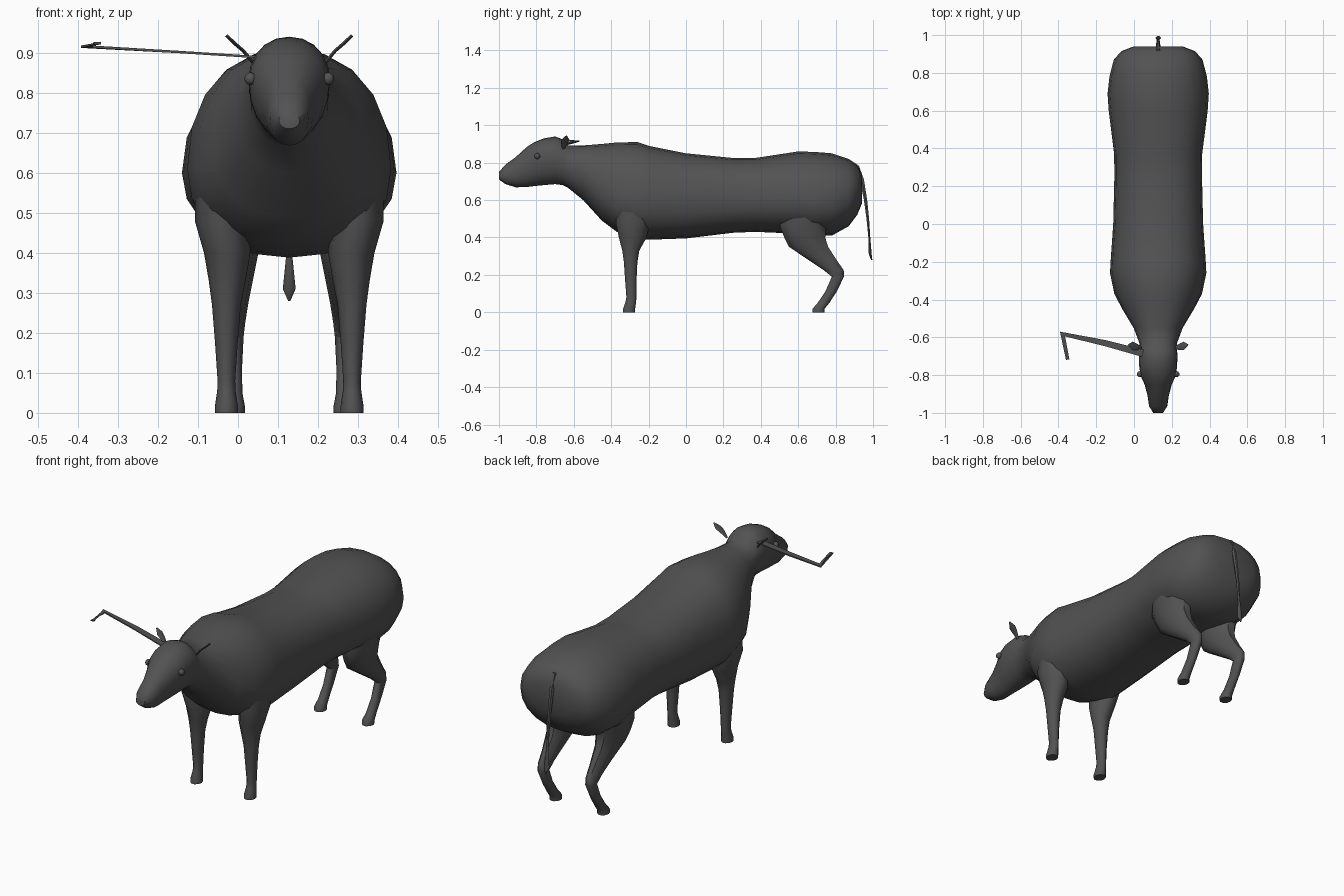
import bpy, bmesh, math
from mathutils import Vector

CX = 0.128  # centre line of the animal

hide = bpy.data.materials.new("dark grey hide")
hide.diffuse_color = (0.085, 0.085, 0.085, 1)


def finish(bm, name, angle=50):
    bmesh.ops.recalc_face_normals(bm, faces=bm.faces)
    me = bpy.data.meshes.new(name)
    bm.to_mesh(me)
    bm.free()
    ob = bpy.data.objects.new(name, me)
    bpy.context.collection.objects.link(ob)
    me.materials.append(hide)
    bpy.ops.object.select_all(action='DESELECT')
    ob.select_set(True)
    bpy.context.view_layer.objects.active = ob
    bpy.ops.object.shade_smooth_by_angle(angle=math.radians(angle))
    return ob


def loft(name, rings, angle=50):
    """Skin a list of equal-length point rings and cap both ends."""
    bm = bmesh.new()
    loops = [[bm.verts.new(p) for p in r] for r in rings]
    n = len(loops[0])
    for a, b in zip(loops, loops[1:]):
        for i in range(n):
            j = (i + 1) % n
            bm.faces.new((a[i], a[j], b[j], b[i]))
    bm.faces.new(loops[0])
    bm.faces.new(loops[-1])
    return finish(bm, name, angle)


def power(v, n):
    return math.copysign(abs(v) ** (2 / n), v)


def body_ring(y, w, top, bottom, mid, n, count=20):
    pts = []
    for i in range(count):
        a = 2 * math.pi * i / count
        s = power(math.sin(a), n)
        z = mid + s * ((top - mid) if s > 0 else (mid - bottom))
        pts.append((CX + w * power(math.cos(a), n), y, z))
    return pts


# Body, neck and head: y, half width, top, bottom, widest height, squareness
body = [
    (0.94, 0.13, 0.74, 0.58, 0.66, 2.2),
    (0.915, 0.195, 0.79, 0.52, 0.65, 2.2),
    (0.87, 0.235, 0.82, 0.46, 0.63, 2.2),
    (0.78, 0.258, 0.85, 0.41, 0.61, 2.2),
    (0.69, 0.268, 0.857, 0.41, 0.60, 2.2),
    (0.60, 0.262, 0.86, 0.42, 0.61, 2.2),
    (0.37, 0.233, 0.825, 0.43, 0.61, 2.3),
    (0.25, 0.232, 0.825, 0.425, 0.61, 2.3),
    (0.00, 0.238, 0.85, 0.395, 0.61, 2.3),
    (-0.20, 0.252, 0.89, 0.388, 0.61, 2.3),
    (-0.26, 0.255, 0.91, 0.395, 0.61, 2.2),
    (-0.37, 0.232, 0.908, 0.43, 0.62, 2.2),
    (-0.45, 0.19, 0.90, 0.49, 0.66, 2.2),
    (-0.55, 0.13, 0.892, 0.60, 0.75, 2.1),
    (-0.63, 0.10, 0.892, 0.665, 0.79, 2.1),
    (-0.66, 0.10, 0.925, 0.68, 0.82, 2.1),
    (-0.70, 0.102, 0.94, 0.685, 0.83, 2.1),
    (-0.76, 0.10, 0.93, 0.68, 0.83, 2.1),
    (-0.81, 0.09, 0.91, 0.675, 0.82, 2.1),
    (-0.85, 0.072, 0.885, 0.67, 0.79, 2.1),
    (-0.91, 0.056, 0.83, 0.668, 0.75, 2.2),
    (-0.965, 0.048, 0.79, 0.685, 0.735, 2.2),
    (-1.0, 0.026, 0.75, 0.71, 0.73, 2.0),
]
loft("body", [body_ring(*r) for r in body])


# Legs: offset, y, z, half width, half depth
def leg(name, rows, side):
    rings = []
    for off, y, z, rx, ry in rows:
        rings.append([(CX + side * off + rx * math.cos(a), y + ry * math.sin(a), z)
                      for a in (2 * math.pi * i / 10 for i in range(10))])
    loft(name, rings)


front_leg = [
    (0.155, -0.28, 0.62, 0.08, 0.10),
    (0.168, -0.285, 0.48, 0.068, 0.095),
    (0.155, -0.285, 0.40, 0.058, 0.078),
    (0.155, -0.295, 0.33, 0.046, 0.048),
    (0.157, -0.296, 0.27, 0.036, 0.038),
    (0.157, -0.295, 0.17, 0.028, 0.032),
    (0.157, -0.292, 0.08, 0.022, 0.028),
    (0.157, -0.295, 0.055, 0.023, 0.03),
    (0.157, -0.305, 0.015, 0.029, 0.034),
    (0.157, -0.305, 0.0, 0.029, 0.034),
]
hind_leg = [
    (0.15, 0.66, 0.60, 0.09, 0.16),
    (0.15, 0.625, 0.46, 0.075, 0.13),
    (0.145, 0.635, 0.40, 0.068, 0.115),
    (0.142, 0.655, 0.35, 0.055, 0.11),
    (0.14, 0.735, 0.275, 0.038, 0.077),
    (0.14, 0.79, 0.225, 0.030, 0.056),
    (0.14, 0.812, 0.19, 0.026, 0.034),
    (0.14, 0.775, 0.11, 0.022, 0.032),
    (0.14, 0.735, 0.05, 0.023, 0.033),
    (0.14, 0.708, 0.018, 0.029, 0.034),
    (0.14, 0.708, 0.0, 0.029, 0.034),
]
for side, word in ((1, "right"), (-1, "left")):
    leg("front_leg_" + word, front_leg, side)
    leg("hind_leg_" + word, hind_leg, side)

    # Ear: thin leaf rising outward from the side of the head
    ear = [(0.09, -0.655, 0.875, 0.008), (0.115, -0.65, 0.905, 0.018),
           (0.135, -0.645, 0.922, 0.022), (0.157, -0.64, 0.943, 0.004)]
    loft("ear_" + word, [[(CX + side * (x + 0.003), y, z - 0.003), (CX + side * x, y + h, z),
                          (CX + side * (x - 0.003), y, z + 0.003), (CX + side * x, y - h, z)]
                         for x, y, z, h in ear], 30)

    # Eye
    bm = bmesh.new()
    bmesh.ops.create_uvsphere(bm, u_segments=10, v_segments=6, radius=0.016)
    bmesh.ops.translate(bm, verts=bm.verts, vec=Vector((CX + side * 0.097, -0.795, 0.835)))
    finish(bm, "eye_" + word)

# Single bent horn: flat strip that turns forward at its end
horn = [((0.05, -0.705, 0.889), (0.05, -0.665, 0.889)),
        ((-0.15, -0.648, 0.902), (-0.15, -0.615, 0.902)),
        ((-0.365, -0.595, 0.915), (-0.392, -0.57, 0.915)),
        ((-0.36, -0.72, 0.924), (-0.342, -0.716, 0.924))]
T = 0.003
loft("horn", [[(a[0], a[1], a[2] - T), (b[0], b[1], b[2] - T),
               (b[0], b[1], b[2] + T), (a[0], a[1], a[2] + T)] for a, b in horn], 30)

# Tail with a pointed tuft: y, z, half width, half depth
tail = [(0.885, 0.785, 0.010, 0.012), (0.91, 0.785, 0.013, 0.016),
        (0.94, 0.71, 0.012, 0.013), (0.96, 0.60, 0.010, 0.010),
        (0.972, 0.50, 0.008, 0.008), (0.98, 0.40, 0.007, 0.006),
        (0.985, 0.31, 0.016, 0.009), (0.993, 0.28, 0.003, 0.004)]
loft("tail", [[(CX + rx * math.cos(a), y + ry * math.sin(a), z)
               for a in (math.pi * i / 3 for i in range(6))] for y, z, rx, ry in tail])
